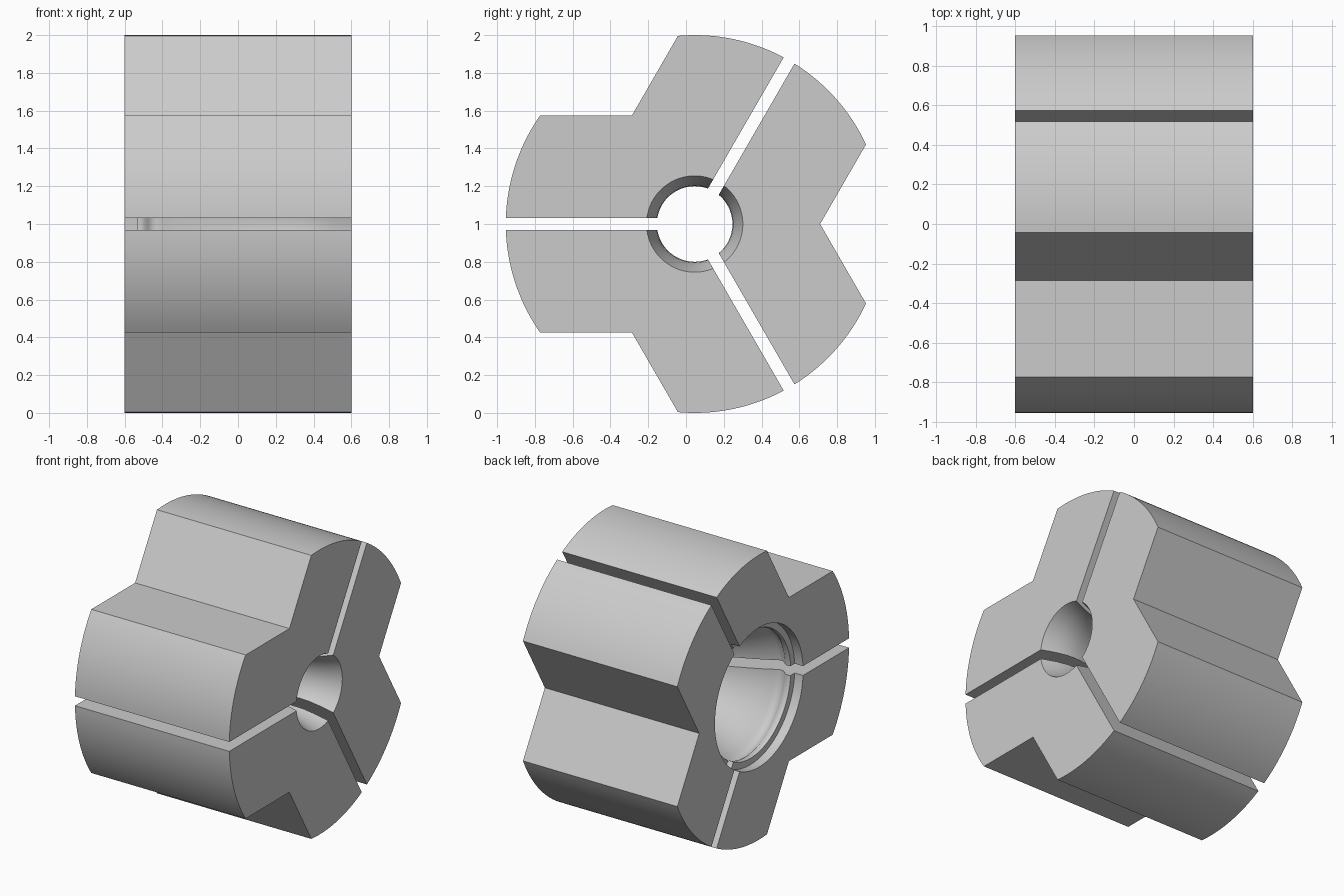
import bpy, bmesh, math

if "Cube" in bpy.data.objects:
    bpy.data.objects.remove(bpy.data.objects["Cube"])

HALF_LEN, RADIUS = 0.6, 1.0      # length along x, outer radius
LOBE, SLOT = 0.575, 0.033        # half widths of a lobe and of a slot
CENTRE_Y, CENTRE_Z = 0.046, 1.0

steel = bpy.data.materials.new("light_grey_steel")
steel.diffuse_color = (0.6, 0.6, 0.6, 1)
steel.use_nodes = True
steel.node_tree.nodes["Principled BSDF"].inputs["Base Color"].default_value = steel.diffuse_color


def make_object(name, bm):
    bmesh.ops.recalc_face_normals(bm, faces=bm.faces[:])
    mesh = bpy.data.meshes.new(name)
    bm.to_mesh(mesh)
    bm.free()
    obj = bpy.data.objects.new(name, mesh)
    bpy.context.collection.objects.link(obj)
    obj.location = (0, CENTRE_Y, CENTRE_Z)
    return obj


def segment_outline(steps=20):
    """Jaw section: slot wall, outer arc, V notch, and the mirrored half."""
    a0 = math.radians(60) - math.asin(SLOT / RADIUS)
    a1 = math.radians(60) - math.asin(LOBE / RADIUS)
    arc = [a0 + (a1 - a0) * i / steps for i in range(steps + 1)]
    half = [(RADIUS * math.cos(a), RADIUS * math.sin(a)) for a in arc]
    s60 = math.sin(math.radians(60))
    return ([(SLOT / s60, 0)] + half + [(LOBE / s60, 0)]
            + [(u, -v) for u, v in reversed(half)])


def make_segment(name, angle):
    bm = bmesh.new()
    c, s = math.cos(angle), math.sin(angle)
    ring = [bm.verts.new((-HALF_LEN, u * c - v * s, u * s + v * c))
            for u, v in segment_outline()]
    face = bm.faces.new(ring)
    top = bmesh.ops.extrude_face_region(bm, geom=[face])["geom"]
    bmesh.ops.translate(bm, vec=(2 * HALF_LEN, 0, 0),
                        verts=[g for g in top if isinstance(g, bmesh.types.BMVert)])
    return make_object(name, bm)


def make_bore(profile, sides=96):
    """Revolve an (x, radius) profile about the x axis."""
    bm = bmesh.new()
    rings = []
    for x, r in profile:
        rings.append([bm.verts.new((x, r * math.cos(t), r * math.sin(t)))
                      for t in (2 * math.pi * (i + 0.37) / sides for i in range(sides))])
    for a, b in zip(rings, rings[1:]):
        for i in range(sides):
            j = (i + 1) % sides
            bm.faces.new((a[i], a[j], b[j], b[i]))
    bm.faces.new(rings[0])
    bm.faces.new(rings[-1])
    return make_object("bore_cutter", bm)


# Stepped mouth, rounded ridge and groove, then a bell that narrows to the throat
bore = make_bore([
    (-0.65, 0.49), (-0.535, 0.49), (-0.535, 0.445), (-0.52, 0.44), (-0.505, 0.441),
    (-0.49, 0.449), (-0.475, 0.463), (-0.46, 0.474), (-0.44, 0.479), (-0.42, 0.475),
    (-0.40, 0.464), (-0.37, 0.445), (-0.33, 0.424), (-0.25, 0.385), (-0.15, 0.34),
    (-0.05, 0.30), (0.05, 0.263), (0.15, 0.232), (0.25, 0.21), (0.33, 0.201),
    (0.38, 0.20), (0.43, 0.204), (0.50, 0.22), (0.60, 0.255), (0.65, 0.273)])

# Three jaws separated by slots
for name, degrees in (("jaw_right", 0), ("jaw_upper", 120), ("jaw_lower", 240)):
    jaw = make_segment(name, math.radians(degrees))
    jaw.data.materials.append(steel)
    cut = jaw.modifiers.new("bore", 'BOOLEAN')
    cut.operation, cut.solver, cut.object = 'DIFFERENCE', 'EXACT', bore
    bpy.ops.object.select_all(action='DESELECT')
    jaw.select_set(True)
    bpy.context.view_layer.objects.active = jaw
    bpy.ops.object.modifier_apply(modifier="bore")
    bpy.ops.object.shade_smooth_by_angle(angle=math.radians(28))

bpy.data.objects.remove(bore, do_unlink=True)
